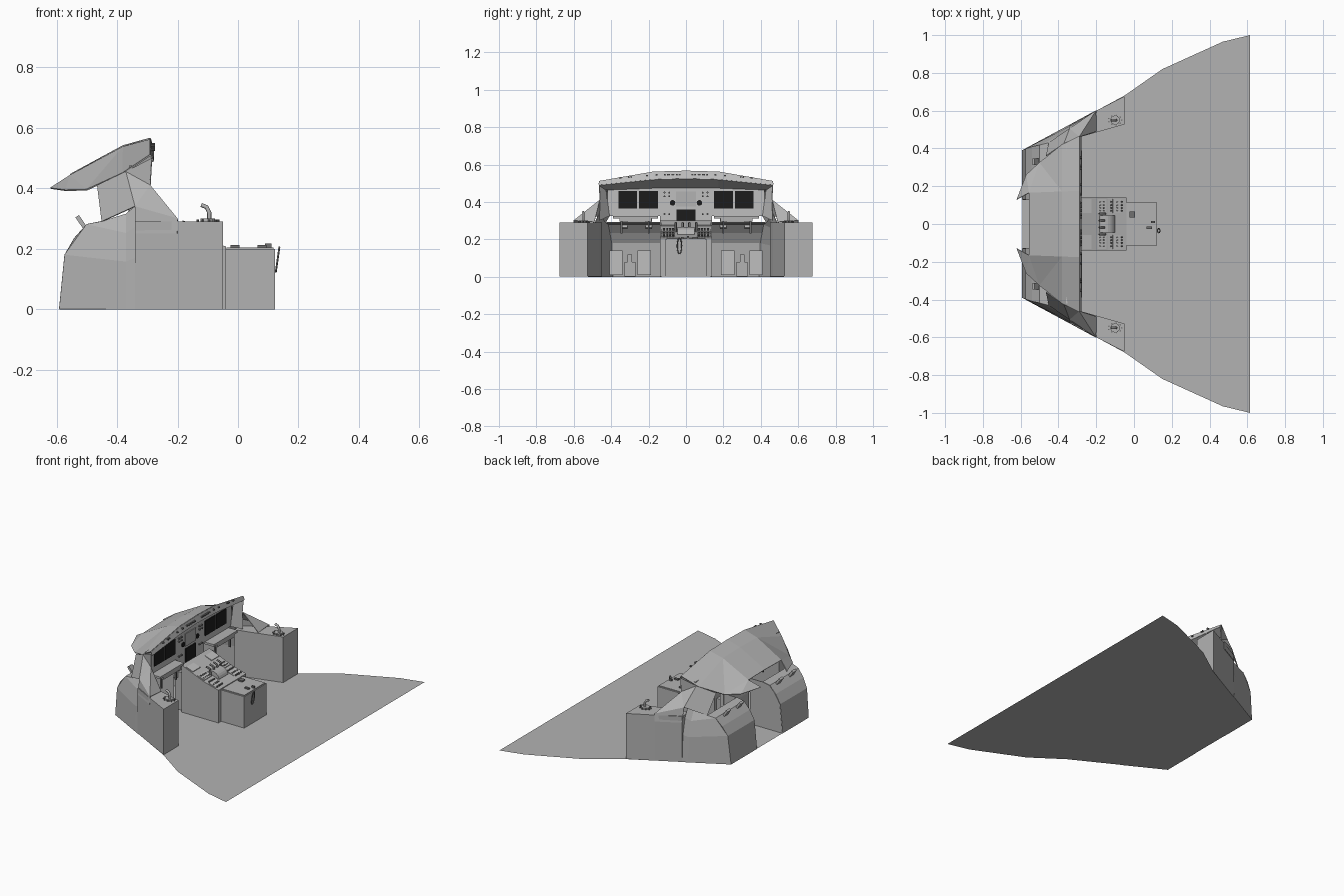
import bpy, bmesh, math, random
from mathutils import Vector, Matrix

random.seed(4)
cube = bpy.data.objects.get("Cube")
if cube:
    bpy.data.objects.remove(cube)


def material(name, rgb):
    m = bpy.data.materials.new(name)
    m.use_nodes = True
    m.diffuse_color = (*rgb, 1)
    m.node_tree.nodes["Principled BSDF"].inputs["Base Color"].default_value = (*rgb, 1)
    return m


GREY = material("shell grey", (0.45, 0.45, 0.45))
LIGHT = material("panel grey", (0.52, 0.52, 0.52))
BLACK = material("screen black", (0.012, 0.012, 0.012))
DARK = material("control dark grey", (0.16, 0.16, 0.16))


def finish(name, bm, mat, mirror=False, thick=0, recalc=True):
    if recalc:
        bmesh.ops.recalc_face_normals(bm, faces=bm.faces)
    mesh = bpy.data.meshes.new(name)
    bm.to_mesh(mesh)
    bm.free()
    mesh.materials.append(mat)
    ob = bpy.data.objects.new(name, mesh)
    bpy.context.collection.objects.link(ob)
    if thick:
        s = ob.modifiers.new("thickness", "SOLIDIFY")
        s.thickness, s.offset = thick, 0
    if mirror:
        ob.modifiers.new("mirror", "MIRROR").use_axis = (False, True, False)
    return ob


def sheet(name, polygons, mat=GREY, mirror=True, thick=0.004):
    bm = bmesh.new()
    for pts in polygons:
        bm.faces.new([bm.verts.new(p) for p in pts])
    bmesh.ops.remove_doubles(bm, verts=bm.verts, dist=0.0005)
    return finish(name, bm, mat, mirror, thick)


def strips(a, b):
    return [(a[i], a[i + 1], b[i + 1], b[i]) for i in range(len(a) - 1)]


def prism(name, outline, vec, mat=GREY, mirror=False):
    bm = bmesh.new()
    f = bm.faces.new([bm.verts.new(p) for p in outline])
    ext = bmesh.ops.extrude_face_region(bm, geom=[f], use_keep_orig=True)
    bmesh.ops.translate(bm, vec=vec, verts=[v for v in ext["geom"] if isinstance(v, bmesh.types.BMVert)])
    return finish(name, bm, mat, mirror)


def boxes(name, items, mat=GREY, mirror=False, tilt=0):
    bm = bmesh.new()
    for c, size in items:
        bmesh.ops.create_cube(bm, size=1, matrix=Matrix.Translation(c) @ Matrix.Rotation(tilt, 4, "Y")
                              @ Matrix.Diagonal((*size, 1)))
    return finish(name, bm, mat, mirror)


def discs(name, centres, radius, depth, rot, mat=DARK, mirror=False):
    bm = bmesh.new()
    for c in centres:
        bmesh.ops.create_cone(bm, cap_ends=True, segments=10, radius1=radius, radius2=radius, depth=depth,
                              matrix=Matrix.Translation(c) @ Matrix.Rotation(rot, 4, "Y"))
    return finish(name, bm, mat, mirror)


def tube(name, pts, radius, mat=GREY, mirror=False, cyclic=False):
    cu = bpy.data.curves.new(name, "CURVE")
    cu.dimensions, cu.bevel_depth, cu.bevel_resolution = "3D", radius, 2
    cu.use_fill_caps = True
    sp = cu.splines.new("POLY")
    sp.points.add(len(pts) - 1)
    for p, co in zip(sp.points, pts):
        p.co = (*co, 1)
    sp.use_cyclic_u = cyclic
    cu.materials.append(mat)
    ob = bpy.data.objects.new(name, cu)
    bpy.context.collection.objects.link(ob)
    if mirror:
        ob.modifiers.new("mirror", "MIRROR").use_axis = (False, True, False)


def edge_y(x):
    return 0.39 + 0.537 * (x + 0.59)


# Floor
half = [(-0.59, 0.39), (-0.05, 0.68), (0.15, 0.82), (0.47, 0.965), (0.615, 1.0)]
bm = bmesh.new()
bm.faces.new([bm.verts.new((x, y, 0)) for x, y in [(x, -y) for x, y in half] + half[::-1]])
finish("floor", bm, GREY, recalc=False)

# Side consoles and the sloping sills that climb to the hood
prism("side_console", [(-0.05, 0.527, 0), (-0.05, 0.677, 0), (-0.2, edge_y(-0.2), 0),
                       (-0.34, edge_y(-0.34), 0), (-0.34, 0.45, 0), (-0.27, 0.465, 0)],
      (0, 0, 0.29), mirror=True)
post, low, out = (-0.29, 0.46, 0.41), (-0.2, 0.49, 0.292), (-0.2, 0.6, 0.3)
shoulder, brow, rear = (-0.34, 0.505, 0.34), (-0.37, 0.425, 0.455), (-0.285, 0.465, 0.5)
base = (-0.34, edge_y(-0.34), 0.25)
sheet("side_sill", [(post, low, out), (post, out, shoulder), (post, shoulder, brow), (post, brow, rear),
                    (shoulder, out, (-0.2, 0.6, 0.25), base),
                    (brow, shoulder, (-0.45, 0.43, 0.29), (-0.465, 0.36, 0.41))])

# Nose shells around the foot wells
profile = [(-0.59, 0), (-0.572, 0.18), (-0.54, 0.235), (-0.5, 0.28), (-0.45, 0.29)]
inner = [(x, 0.13, z) for x, z in profile]
outer = [(x, edge_y(x) - 0.09 * (z / 0.29) ** 2 * (x + 0.59) / 0.14 * 0.4, z) for x, z in profile]
side = []
for x, top in [(-0.34, 0.34), (-0.37, 0.315)]:
    side.append([(x, edge_y(x) - d, top * t) for t, d in [(0, 0), (0.5, 0.008), (0.8, 0.03), (1, 0.06)]])
wall = [outer[0], outer[1], outer[3], outer[4]]
sheet("nose_shell", strips(inner, outer) + strips(side[0], side[1]) + strips(side[1], wall)
      + [(outer[1], outer[2], outer[3])])
sheet("nose_inner_wall", [inner + [(-0.36, 0.13, 0.29), (-0.36, 0.13, 0)]])
boxes("nose_tab", [((-0.515, y, 0.283), (0.014, 0.035, 0.06)) for y in (0.2, 0.33)], mirror=True, tilt=-0.6)

# Hood over the instruments
ridge = [(-0.29, 0, 0.565), (-0.29, 0.175, 0.56), (-0.29, 0.465, 0.51)]
lip = [(-0.28, 0, 0.525), (-0.28, 0.175, 0.52), (-0.28, 0.465, 0.49)]
seat = [(-0.34, 0, 0.475), (-0.34, 0.175, 0.475), (-0.335, 0.43, 0.465)]
mid = [(-0.38, 0, 0.54), (-0.38, 0.172, 0.536)]
front = [(-0.555, 0, 0.445), (-0.555, 0.165, 0.442)]
tip, rim1, rim2, rim3 = (-0.62, 0.13, 0.4), (-0.57, 0.26, 0.393), (-0.5, 0.325, 0.395), (-0.38, 0.42, 0.45)
sheet("hood", strips(ridge[:2], mid) + strips(mid, front)
      + [(ridge[1], ridge[2], rim3, mid[1]), (mid[1], rim3, rim2), (mid[1], rim2, front[1]),
         (front[1], rim2, rim1), (front[1], rim1, tip)], thick=0.005)
sheet("hood_lip", strips(ridge, lip), LIGHT)
sheet("hood_underside", strips(lip, seat), GREY)
discs("hood_switches", [(-0.281, y, 0.545 - 0.08 * max(0, y - 0.15)) for y in
                        [random.uniform(0.01, 0.38) for _ in range(16)]], 0.005, 0.012, math.pi / 2, mirror=True)

# Instrument panel
boxes("pilot_panel", [((-0.35, 0.275, 0.4), (0.02, 0.29, 0.15))], LIGHT, True)
boxes("centre_panel", [((-0.35, 0, 0.34), (0.024, 0.28, 0.27))], LIGHT)
sheet("corner_panel", [((-0.34, 0.41, 0.325), (-0.29, 0.465, 0.3), post, rear, (-0.335, 0.43, 0.47))], LIGHT)
boxes("pilot_screens", [((-0.339, y, 0.412), (0.009, 0.1, 0.094)) for y in (0.2, 0.312)], BLACK, True)
boxes("centre_screen", [((-0.336, 0, 0.31), (0.009, 0.1, 0.1))], BLACK)
boxes("standby_display", [((-0.337, 0, 0.415), (0.008, 0.105, 0.08))], GREY)
discs("standby_dials", [(-0.337, 0.072, 0.395)], 0.015, 0.008, math.pi / 2, BLACK, True)
discs("panel_knobs", [(-0.335, y, z) for y in (0.09, 0.115) for z in (0.335, 0.43, 0.45)],
      0.005, 0.012, math.pi / 2, mirror=True)
boxes("centre_column", [((-0.33, 0, 0.12), (0.06, 0.24, 0.24))])

# Fold-out tables with legs, and rudder pedals
boxes("table", [((-0.31, 0.27, 0.318), (0.07, 0.24, 0.014)), ((-0.29, 0.27, 0.303), (0.03, 0.17, 0.016))],
      GREY, True)
boxes("table_leg", [((-0.3, y, 0.268), (0.012, 0.009, 0.075)) for y in (0.2, 0.345)], DARK, True)
boxes("rudder_pedal", [((-0.47, y, 0.075), (0.03, 0.07, 0.13)) for y in (0.223, 0.375)], LIGHT, True)
boxes("pedal_post", [((-0.47, 0.3, 0.04), (0.04, 0.06, 0.08)), ((-0.47, 0.3, 0.09), (0.03, 0.025, 0.06))],
      GREY, True)

# Centre pedestal
prism("pedestal", [(-0.3, -0.14, 0), (-0.04, -0.14, 0), (-0.04, -0.14, 0.208), (-0.14, -0.14, 0.235),
                   (-0.3, -0.14, 0.3)], (0, 0.28, 0))
boxes("pedestal_rear", [((0.04, 0, 0.1), (0.165, 0.225, 0.2)), ((0.04, 0, 0.202), (0.155, 0.21, 0.006))])


def ped_z(x):
    return 0.235 + (-0.14 - x) * 0.406 if x < -0.14 else 0.235 - (x + 0.14) * 0.27


knobs = [(x, y, ped_z(x)) for x in (-0.18, -0.16, -0.12, -0.09, -0.065) for y in (0.07, 0.085, 0.1, 0.118)]
discs("pedestal_knobs", knobs, 0.005, 0.016, 0.3, mirror=True)
boxes("pedestal_modules", [((x, 0.095, ped_z(x)), (0.05, 0.075, 0.008)) for x in (-0.25, -0.17, -0.09)],
      LIGHT, True, tilt=0.33)
bm = bmesh.new()
bmesh.ops.create_cone(bm, cap_ends=True, segments=24, radius1=0.05, radius2=0.05, depth=0.09,
                      matrix=Matrix.Translation((-0.15, 0, 0.215)) @ Matrix.Rotation(math.pi / 2, 4, "X"))
finish("throttle_quadrant", bm, GREY)
for i, y in enumerate((-0.055, -0.018, 0.018, 0.055)):
    tube(f"throttle_lever_{i + 1}", [(-0.15, y, 0.22), (-0.16, y, 0.28), (-0.185, y, 0.288)], 0.006, DARK)
boxes("rear_switches", [((-0.01, 0.05, 0.208), (0.03, 0.03, 0.01)), ((0.08, -0.02, 0.208), (0.03, 0.015, 0.01)),
                        ((0.1, 0.01, 0.21), (0.02, 0.01, 0.014))], DARK)
loop = [(0.131 + 0.006 * math.sin(a), -0.035 + 0.012 * math.cos(a), 0.165 + 0.042 * math.sin(a))
        for a in [math.tau * i / 14 for i in range(14)]]
tube("handset_loop", loop, 0.003, DARK, cyclic=True)

# Side sticks on the consoles
discs("stick_base", [(-0.1, 0.55, 0.294)], 0.025, 0.012, 0, GREY, True)
tube("side_stick", [(-0.095, 0.55, 0.29), (-0.095, 0.55, 0.32), (-0.104, 0.55, 0.338), (-0.122, 0.55, 0.345)],
     0.007, GREY, True)
discs("console_buttons", [(-0.1 + 0.035 * math.cos(a), 0.55 + 0.025 * math.sin(a), 0.292)
                          for a in [math.tau * i / 9 for i in range(9)]], 0.004, 0.01, 0, mirror=True)
